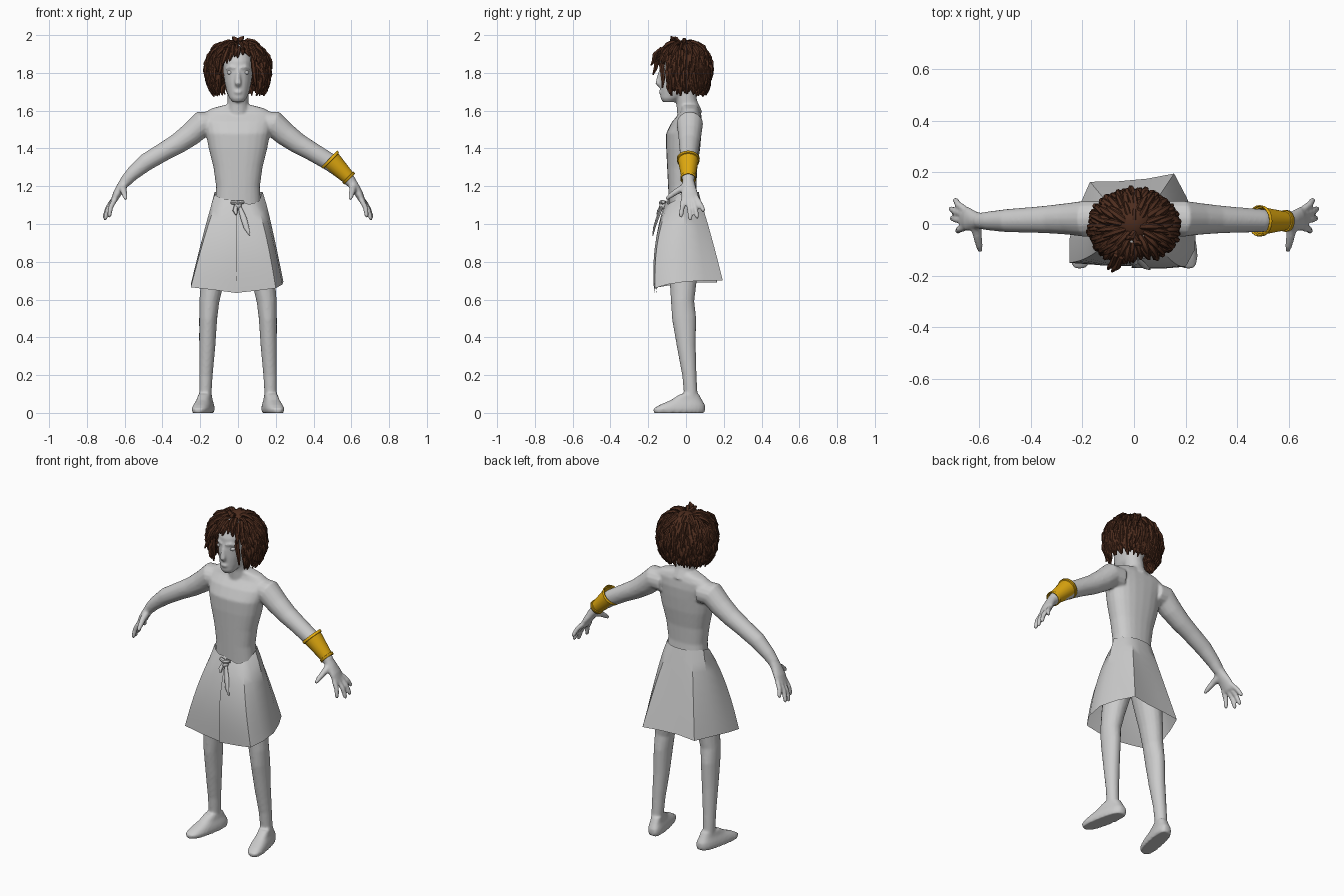
import bpy, bmesh, math, random
from mathutils import Vector, Matrix

if "Cube" in bpy.data.objects:
    bpy.data.objects.remove(bpy.data.objects["Cube"])

random.seed(4)


def bridge(bm, loops, caps=True):
    """Skin a list of closed loops of points."""
    vs = [[bm.verts.new(p) for p in loop] for loop in loops]
    n = len(vs[0])
    for a, b in zip(vs, vs[1:]):
        for i in range(n):
            j = (i + 1) % n
            bm.faces.new((a[i], a[j], b[j], b[i]))
    if caps:
        bm.faces.new(vs[0][::-1])
        bm.faces.new(vs[-1])


def levels(bm, rows, n=24, p=2.0, cx=0, shear=0, s=1):
    """Stack of horizontal sections: (z, front y, back y, half width)."""
    loops = []
    for z, y0, y1, hw in rows:
        loop = []
        for i in range(n):
            a = 2 * math.pi * i / n
            c, q = math.cos(a), math.sin(a)
            x = hw * math.copysign(abs(c) ** (2 / p), c)
            y = (y0 + y1) / 2 + (y1 - y0) / 2 * math.copysign(abs(q) ** (2 / p), q)
            loop.append((s * (cx + x + shear * (0.03 - y)), y, z))
        loops.append(loop)
    bridge(bm, loops)


def sweep(bm, pts, radii, n=12, ref=(0, 1, 0), s=1, caps=True):
    """Tube through points; radii are numbers or (along ref, across) pairs."""
    P = [Vector((s * x, y, z)) for x, y, z in pts]
    loops = []
    for i, c in enumerate(P):
        t = (P[min(i + 1, len(P) - 1)] - P[max(i - 1, 0)]).normalized()
        u = Vector(ref)
        u = (u - t * u.dot(t)).normalized()
        v = t.cross(u)
        r = radii[i] if isinstance(radii[i], tuple) else (radii[i], radii[i])
        loops.append([c + u * r[0] * math.cos(k * 2 * math.pi / n)
                      + v * r[1] * math.sin(k * 2 * math.pi / n) for k in range(n)])
    bridge(bm, loops, caps)


def ball(bm, c, r, seg=16):
    m = Matrix.Translation(c) @ Matrix.Diagonal((*r, 1))
    bmesh.ops.create_uvsphere(bm, u_segments=seg, v_segments=seg // 2, radius=1, matrix=m)


def finish(bm, name, mat=None, angle=40):
    bmesh.ops.recalc_face_normals(bm, faces=bm.faces)
    me = bpy.data.meshes.new(name)
    bm.to_mesh(me)
    bm.free()
    ob = bpy.data.objects.new(name, me)
    bpy.context.collection.objects.link(ob)
    if mat:
        me.materials.append(mat)
    bpy.ops.object.select_all(action='DESELECT')
    ob.select_set(True)
    bpy.context.view_layer.objects.active = ob
    bpy.ops.object.shade_smooth_by_angle(angle=math.radians(angle))
    return ob


def material(name, col):
    m = bpy.data.materials.new(name)
    m.diffuse_color = (*col, 1)
    m.use_nodes = True
    m.node_tree.nodes["Principled BSDF"].inputs["Base Color"].default_value = m.diffuse_color
    return m


brown = material("brown_hair", (0.075, 0.026, 0.013))
gold = material("gold", (0.75, 0.40, 0.005))

# Body: torso, neck and head
bm = bmesh.new()
levels(bm, [(.88, -.08, .07, .10), (1.0, -.09, .08, .125), (1.1, -.09, .065, .122), (1.2, -.095, .055, .116),
            (1.3, -.10, .06, .13), (1.4, -.105, .075, .155), (1.48, -.105, .082, .17), (1.54, -.075, .085, .185),
            (1.585, -.035, .08, .185), (1.612, -.025, .07, .14), (1.63, -.03, .06, .07)], p=2.4)
sweep(bm, [(0, .02, 1.58), (0, .005, 1.64), (0, -.015, 1.75)], [.068, .056, .055], 16)
levels(bm, [(1.645, -.122, -.06, .028), (1.665, -.134, -.03, .045), (1.70, -.136, .03, .06), (1.75, -.138, .06, .071),
            (1.80, -.138, .08, .077), (1.86, -.135, .09, .081), (1.91, -.115, .08, .073), (1.95, -.07, .05, .045)],
       p=2.2)
# Nose, brow and lips
sweep(bm, [(0, -.132, 1.82), (0, -.142, 1.78), (0, -.15, 1.745), (0, -.135, 1.735)],
      [.010, .012, (.012, .018), .014], ref=(0, 1, 0))
ball(bm, (0, -.132, 1.698), (.022, .012, .012))
for s in (1, -1):
    sweep(bm, [(.012, -.135, 1.825), (.04, -.126, 1.832), (.064, -.10, 1.82)], [.008, .009, .006], 8,
          ref=(0, 0, 1), s=s)
    # Arms with the flat palm
    sweep(bm, [(.12, .025, 1.53), (.19, .02, 1.53), (.25, .02, 1.475), (.32, .018, 1.425), (.39, .016, 1.385),
               (.49, .013, 1.325), (.56, .012, 1.265), (.597, .012, 1.225)],
          [.065, .07, .062, .055, .05, (.045, .047), .037, .031], 16, s=s)
    sweep(bm, [(.59, .012, 1.235), (.615, .014, 1.20), (.64, .018, 1.16), (.662, .024, 1.115)],
          [(.03, .029), (.036, .026), (.046, .022), (.046, .015)], 16, s=s)
    # Fingers and thumb
    for base, tip in (((.652, -.013, 1.13), (.685, -.028, 1.035)), ((.658, .014, 1.125), (.708, .023, 1.02)),
                      ((.658, .038, 1.13), (.712, .061, 1.03)), ((.650, .054, 1.14), (.695, .096, 1.065))):
        a, b = Vector(base), Vector(tip)
        m = a.lerp(b, .5) + Vector((.006, 0, .004))
        sweep(bm, [a, m, a.lerp(b, .9), b], [.0145, .0135, .012, .007], 10, s=s)
    sweep(bm, [(.61, -.005, 1.195), (.605, -.05, 1.172), (.598, -.085, 1.148), (.594, -.107, 1.13)],
          [.022, .017, .014, .008], 10, ref=(1, 0, 0), s=s)
    # Legs
    sweep(bm, [(.075, -.005, 1.0), (.10, -.01, .87), (.135, -.015, .7), (.152, -.018, .59), (.158, -.01, .5),
               (.163, .002, .35), (.170, .018, .2), (.173, .025, .1), (.173, .025, .03)],
          [(.085, .075), (.09, .078), (.072, .062), (.062, .053), (.064, .048), (.05, .043), (.038, .036),
           (.036, .033), (.042, .034)], 16, s=s)
    # Feet, turned a little outwards
    levels(bm, [(0, -.17, .098, .046), (.022, -.174, .102, .05), (.042, -.14, .1, .046), (.068, -.08, .085, .037),
                (.1, -.03, .068, .032)], p=2.8, cx=.172, shear=.19, s=s)
body = finish(bm, "body")
mod = body.modifiers.new("fuse", 'REMESH')
mod.mode = 'VOXEL'
mod.voxel_size = .007
mod.use_smooth_shade = True
mod = body.modifiers.new("soften", 'SMOOTH')
mod.factor = .5
mod.iterations = 4

# Eyes
bm = bmesh.new()
for s in (1, -1):
    ball(bm, (s * .041, -.113, 1.802), (.019, .015, .012), 12)
finish(bm, "eyes")

# Wrapped skirt: hem outline drawn up to an oval waist
hem = [(-.01, -.165, .635), (.12, -.17, .65), (.2, -.165, .66), (.235, -.1, .68), (.24, 0, .695), (.205, .1, .70),
       (.155, .195, .70), (.05, .175, .70), (-.06, .165, .70), (-.17, .163, .69), (-.22, .05, .69),
       (-.25, -.06, .68), (-.25, -.15, .665), (-.12, -.16, .65)]
bm = bmesh.new()
cols = []
for k in range(len(hem) + 1):
    x, y, z = hem[k % len(hem)]
    a = math.atan2(y / .17, x / .24)
    front = max(0, -math.sin(a))
    wx, wy = .13 * math.cos(a), -.018 + .087 * math.sin(a)
    wz = 1.17 - .045 * front - (.025 if x > .1 and y < 0 else 0)
    inset = .008 if k == len(hem) else 0      # tucked edge below the overlap
    col = []
    for i in range(9):
        t = i / 8
        f = t ** (1 - .3 * front - (.15 if x > .1 else 0))
        col.append(bm.verts.new((wx + (x - wx) * f,
                                 wy + (y - wy) * f - .022 * front * math.sin(math.pi * t) + inset,
                                 wz + (z - wz) * t)))
    cols.append(col)
for a, b in zip(cols, cols[1:]):
    for i in range(8):
        bm.faces.new((a[i], b[i], b[i + 1], a[i + 1]))
finish(bm, "wrap_skirt", angle=30)

# Knot with its loose end and rolled waist edge
bm = bmesh.new()
ball(bm, (0, -.122, 1.095), (.02, .02, .02), 12)
sweep(bm, [(-.035, -.113, 1.115), (0, -.13, 1.112), (.03, -.12, 1.118)], [.01, .014, .01], 8, ref=(0, 0, 1))
sweep(bm, [(.005, -.125, 1.10), (.03, -.152, 1.03), (.045, -.168, .98), (.062, -.176, .94)],
      [.008, (.008, .016), (.006, .014), .003], 8)
sweep(bm, [(-.01, -.125, 1.1), (-.015, -.145, 1.07), (-.01, -.152, 1.05)], [.01, (.008, .014), .005], 8)
finish(bm, "waist_knot")

# Bracer on one forearm
bm = bmesh.new()
A, B = Vector((.483, .012, 1.345)), Vector((.592, .012, 1.238))
sweep(bm, [A.lerp(B, t) for t in (0, .09, .1, .9, .91, 1)], [.061, .06, .054, .037, .042, .042], 20, caps=False)
bracer = finish(bm, "bracer", gold)
mod = bracer.modifiers.new("thickness", 'SOLIDIFY')
mod.thickness = .005


# Hair: scalp cap covered with tapered locks flowing from the crown
def shell(th, ph, k):
    """Point on the hair outline: th from the crown down, ph round from the front."""
    t = max(0, th - math.pi / 2)
    h = math.sin(min(th, math.pi / 2)) * (1 - .24 * t * t) * k
    z = math.cos(th) * k if t == 0 else -t
    return Vector((.172 * h * math.sin(ph), -.012 - .147 * h * math.cos(ph), 1.83 + .153 * z))


bm = bmesh.new()
ball(bm, (0, .012, 1.85), (.105, .11, .125), 20)
COUNT = 520
for i in range(COUNT):
    ph = (i * 2.39996) % (2 * math.pi) - math.pi
    th = 2.15 * math.sqrt((i + .5) / COUNT)
    end = th + random.uniform(.5, .8)
    if abs(ph) < .85:                       # fringe stays above the eyes, parted off centre
        limit = 1.2 + .45 * max(0, abs(ph - .15) - .3) / .5
        if th > limit - .3:
            continue
        end = min(end, limit + random.uniform(-.1, .12))
    else:
        end = min(end, random.uniform(2.3, 2.6))
    tw = random.uniform(-.14, .14)
    k0, k1 = random.uniform(.74, .84), random.uniform(.96, 1.05)
    pts = [shell(th + (end - th) * t, ph + tw * t, k0 + (k1 - k0) * g)
           for t, g in ((0, 0), (.3, .7), (.65, .95), (1, 1))]
    w = random.uniform(.011, .015)
    sweep(bm, pts, [w * .7, w, w * .8, w * .25], 6, ref=(math.cos(ph), math.sin(ph), 0))
# Long loose strands beside the face and a tuft on top
for x, y, z, tip in ((-.05, -.13, 1.93, (-.085, -.185, 1.84)), (-.07, -.12, 1.92, (-.10, -.175, 1.79)),
                     (.075, -.11, 1.9, (.095, -.125, 1.72)), (-.10, -.08, 1.86, (-.10, -.09, 1.68)),
                     (.10, -.08, 1.86, (.10, -.08, 1.68)), (0, -.05, 1.96, (.03, -.08, 1.992)),
                     (0, -.03, 1.96, (-.03, -.06, 1.99))):
    a, b = Vector((x, y, z)), Vector(tip)
    sweep(bm, [a, a.lerp(b, .4) + Vector((0, -.012, .004)), a.lerp(b, .75), b], [.01, .014, .011, .004], 6,
          ref=(.6, .8, 0))
finish(bm, "hair", brown, 50)
